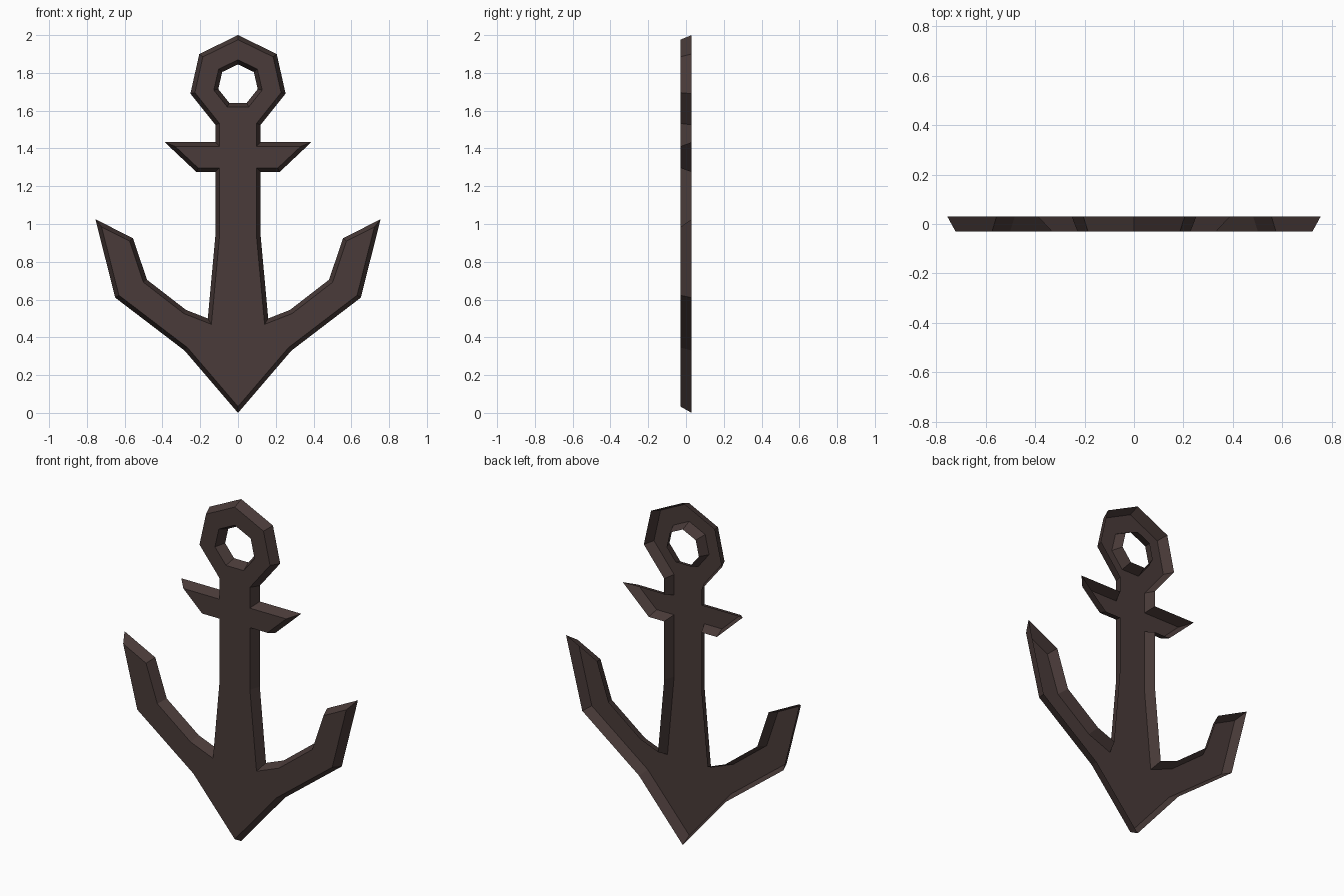
import bpy, bmesh, math
from mathutils import Vector

if "Cube" in bpy.data.objects:
    bpy.data.objects.remove(bpy.data.objects["Cube"])

HALF_DEPTH = 0.03
INSET = 0.022

iron = bpy.data.materials.new("dark brown iron")
iron.diffuse_color = (0.068, 0.044, 0.041, 1)
iron.use_nodes = True
iron.node_tree.nodes["Principled BSDF"].inputs["Base Color"].default_value = iron.diffuse_color

# right half of the anchor outline at the back rim, from bottom tip to ring top
half = [(0, 0), (0.283, 0.33), (0.65, 0.61), (0.755, 1.025), (0.556, 0.925),
        (0.482, 0.705), (0.275, 0.545), (0.16, 0.5), (0.12, 0.935),
        (0.12, 1.275), (0.22, 1.275), (0.388, 1.433), (0.12, 1.433),
        (0.12, 1.525), (0.252, 1.69), (0.205, 1.9), (0, 2.0)]
outline = [Vector(p) for p in half] + [Vector((-x, z)) for x, z in half[-2:0:-1]]

# seven-sided ring hole, wound the other way so the metal stays on the left
hole = [Vector((0.107 * math.sin(i * math.tau / 7), 1.738 + 0.107 * math.cos(i * math.tau / 7)))
        for i in range(7)]


def inset(loop, d):
    """Mitred offset of a closed loop towards its left side."""
    out = []
    for i, p in enumerate(loop):
        a = (p - loop[i - 1]).normalized()
        b = (loop[(i + 1) % len(loop)] - p).normalized()
        n1, n2 = Vector((-a.y, a.x)), Vector((-b.y, b.x))
        out.append(p + (n1 + n2) * d / (1 + n1.dot(n2)))
    return out


bm = bmesh.new()
front_edges = []
# sloping walls, open at the back
for loop in (outline, hole):
    back = [bm.verts.new((p.x, HALF_DEPTH, p.y)) for p in loop]
    front = [bm.verts.new((p.x, -HALF_DEPTH, p.y)) for p in inset(loop, INSET)]
    n = len(loop)
    for i in range(n):
        j = (i + 1) % n
        bm.faces.new((front[j], front[i], back[i], back[j]))
        front_edges.append(bm.edges.get((front[i], front[j])))

# flat front face with the ring hole
res = bmesh.ops.triangle_fill(bm, edges=front_edges, use_beauty=True, use_dissolve=False,
                              normal=(0, -1, 0))
bm.normal_update()
for f in res["geom"]:
    if isinstance(f, bmesh.types.BMFace) and f.normal.y > 0:
        f.normal_flip()

mesh = bpy.data.meshes.new("anchor")
bm.to_mesh(mesh)
bm.free()
mesh.materials.append(iron)
anchor = bpy.data.objects.new("anchor", mesh)
bpy.context.collection.objects.link(anchor)
